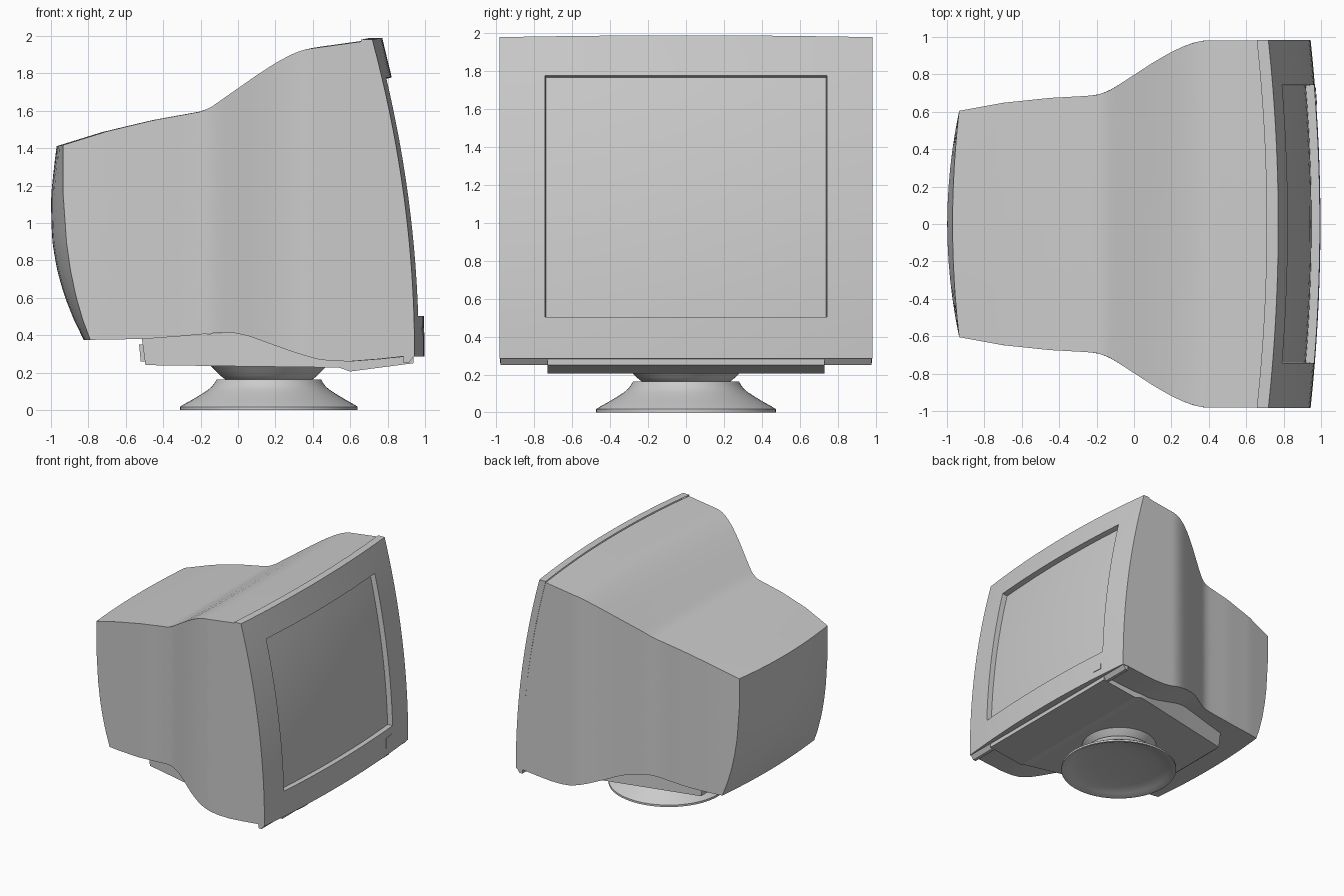
import bpy, bmesh, math
from mathutils import Vector

if "Cube" in bpy.data.objects:
    bpy.data.objects.remove(bpy.data.objects["Cube"])

plastic = bpy.data.materials.new("grey_plastic")
plastic.diffuse_color = (0.6, 0.6, 0.6, 1)
plastic.use_nodes = True
plastic.node_tree.nodes["Principled BSDF"].inputs["Base Color"].default_value = plastic.diffuse_color


def interp(pts, t):
    if t <= pts[0][0]:
        return pts[0][1]
    for (a, p), (b, q) in zip(pts, pts[1:]):
        if t <= b:
            return p + (q - p) * (t - a) / (b - a)
    return pts[-1][1]


def span(a, b, n):
    return [a + (b - a) * i / n for i in range(n + 1)]


def finish(bm, name, angle=35):
    me = bpy.data.meshes.new(name)
    bm.to_mesh(me)
    bm.free()
    me.materials.append(plastic)
    ob = bpy.data.objects.new(name, me)
    bpy.context.collection.objects.link(ob)
    bpy.ops.object.select_all(action='DESELECT')
    ob.select_set(True)
    bpy.context.view_layer.objects.active = ob
    bpy.ops.object.shade_smooth_by_angle(angle=math.radians(angle))
    return ob


def block(us, vs, ws, fn, open_u=None):
    """Box whose gridded sides are mapped through fn(u, v, w); open_u drops one hidden u side."""
    bm = bmesh.new()
    hidden = []

    def side(aa, bb, f):
        g = [[bm.verts.new(f(a, b)) for b in bb] for a in aa]
        return [bm.faces.new((g[i][j], g[i + 1][j], g[i + 1][j + 1], g[i][j + 1]))
                for i in range(len(aa) - 1) for j in range(len(bb) - 1)]
    for k in (0, -1):
        made = side(vs, ws, lambda a, b: fn(us[k], a, b))
        if open_u == k:
            hidden = made
        side(us, ws, lambda a, b: fn(a, vs[k], b))
        side(us, vs, lambda a, b: fn(a, b, ws[k]))
    bmesh.ops.remove_doubles(bm, verts=bm.verts, dist=0.0005)
    bmesh.ops.recalc_face_normals(bm, faces=bm.faces)
    if hidden:
        bmesh.ops.delete(bm, geom=hidden, context='FACES_ONLY')
    return bm


def front_x(z):
    return 0.944 - 0.08 * (z - 0.3) ** 2


# Main housing: outlines for top, bottom, half width and rear edge
TOP = [(-0.94, 1.415), (-0.7, 1.49), (-0.45, 1.55), (-0.2, 1.595), (-0.15, 1.615), (-0.1, 1.65),
       (0.0, 1.72), (0.1, 1.79), (0.2, 1.855), (0.27, 1.893), (0.32, 1.916), (0.37, 1.93), (0.66, 1.97)]
BOTTOM = [(-0.8, 0.375), (-0.5, 0.38), (-0.3, 0.395), (-0.12, 0.412), (-0.02, 0.412), (0.06, 0.395),
          (0.15, 0.362), (0.3, 0.308), (0.42, 0.272), (0.5, 0.262), (0.6, 0.26), (0.75, 0.272), (0.89, 0.287)]
WIDTH = [(-0.935, 0.605), (-0.7, 0.648), (-0.45, 0.674), (-0.25, 0.685), (-0.2, 0.69), (-0.15, 0.705),
         (-0.1, 0.732), (0.0, 0.797), (0.1, 0.862), (0.2, 0.92), (0.27, 0.952), (0.32, 0.97), (0.38, 0.982)]
REAR = [(0, -0.79), (0.1, -0.83), (0.22, -0.867), (0.36, -0.897), (0.5, -0.917), (0.75, -0.935), (1, -0.935)]


def housing_point(u, v, f):
    xb = interp(REAR, f)
    xf = front_x(0.285 + 1.69 * f) - 0.06
    x = xb + (xf - xb) * u
    lo, hi = interp(BOTTOM, x), interp(TOP, x)
    z = lo + (hi - lo) * f + (0.016 * u - 0.006) * (1 - v * v) * f ** 4
    rear_bulge = 0.035 + 0.04 * math.sin(math.pi * f)
    bulge = (1 - v * v) * (-rear_bulge * (1 - u) ** 2 + 0.05 * u ** 2)
    return Vector((x + bulge, interp(WIDTH, x) * v, z))


finish(block(span(0, 1, 48), span(-1, 1, 12), span(0, 1, 20), housing_point, -1), "housing")


# Front bezel with the recessed screen
def bezel_point(d, y, z):
    x = front_x(z) + 0.053 * (1 - (y / 0.985) ** 2) - d
    crown = 0.01 * (1 - y * y) if z > 1.9 else 0
    return Vector((x, y, z + crown))


ys = [-0.985, -0.86] + span(-0.744, 0.744, 14) + [0.86, 0.985]
zs = [0.285, 0.39] + span(0.503, 1.778, 14) + [1.88, 1.98]
bm = block([0, 0.062], ys, zs, bezel_point, -1)
hole = [f for f in bm.faces if f.normal.x > 0.5
        and abs(f.calc_center_median().y) < 0.744 and 0.503 < f.calc_center_median().z < 1.778]
bmesh.ops.inset_region(bm, faces=hole, thickness=0.001, depth=-0.045)
finish(bm, "bezel_and_screen")

# Power button
finish(block([-0.004, 0.02], span(0.64, 0.73, 2), span(0.345, 0.438, 2), bezel_point), "power_button")

# Undercut lip below the bezel
finish(block([0.885, 0.942], [-0.98, 0.98], [0.25, 0.29],
             lambda x, y, z: Vector((x - (0.03 if x > 0.9 and z < 0.26 else 0), y, z))), "bezel_lip")

# Tilt tray under the housing, tapering to the rear
TRAY_LOW = [(-0.495, 0.24), (0.54, 0.227), (0.6, 0.206), (0.937, 0.25)]
TRAY_TOP = [(-0.495, 0.39), (0, 0.415), (0.1, 0.39), (0.42, 0.285), (0.6, 0.27), (0.937, 0.287)]


def tray_point(x, v, w):
    lo, hi = interp(TRAY_LOW, x), interp(TRAY_TOP, x)
    half = interp([(-0.495, 0.5), (0.52, 0.73)], x)
    shift = -0.02 * w if x < -0.49 else 0
    return Vector((x + shift, v * half, lo + (hi - lo) * w))


finish(block([-0.495, -0.2, 0, 0.1, 0.42, 0.52, 0.54, 0.6, 0.937], [-1, 1], [0, 1], tray_point), "tilt_tray", 20)

# Tab at the back of the tray
finish(block([-0.52, -0.485], [-0.42, 0.42], [0.26, 0.35],
             lambda x, y, z: Vector((x - 0.1 * (z - 0.26), y, z))), "tray_tab")


# Round foot (shallow hollow underneath) and swivel neck
def lathe(name, profile, cx, n=64):
    bm = bmesh.new()
    rings = [[bm.verts.new((cx + r * math.cos(2 * math.pi * i / n), r * math.sin(2 * math.pi * i / n), z))
              for i in range(n)] for r, z in profile]
    for a, b in zip(rings, rings[1:]):
        for i in range(n):
            j = (i + 1) % n
            bm.faces.new((a[i], a[j], b[j], b[i]))
    bm.faces.new(rings[0])
    bm.faces.new(rings[-1])
    bmesh.ops.recalc_face_normals(bm, faces=bm.faces)
    return finish(bm, name)


lathe("foot", [(0.02, 0.05), (0.2, 0.047), (0.33, 0.036), (0.42, 0.018), (0.458, 0), (0.475, 0),
               (0.475, 0.017), (0.455, 0.03), (0.41, 0.055), (0.36, 0.085),
               (0.325, 0.108), (0.305, 0.125), (0.29, 0.145), (0.28, 0.163)], 0.165)
lathe("neck", [(0.225, 0.16), (0.24, 0.168), (0.26, 0.185), (0.285, 0.21), (0.31, 0.236)], 0.165)
